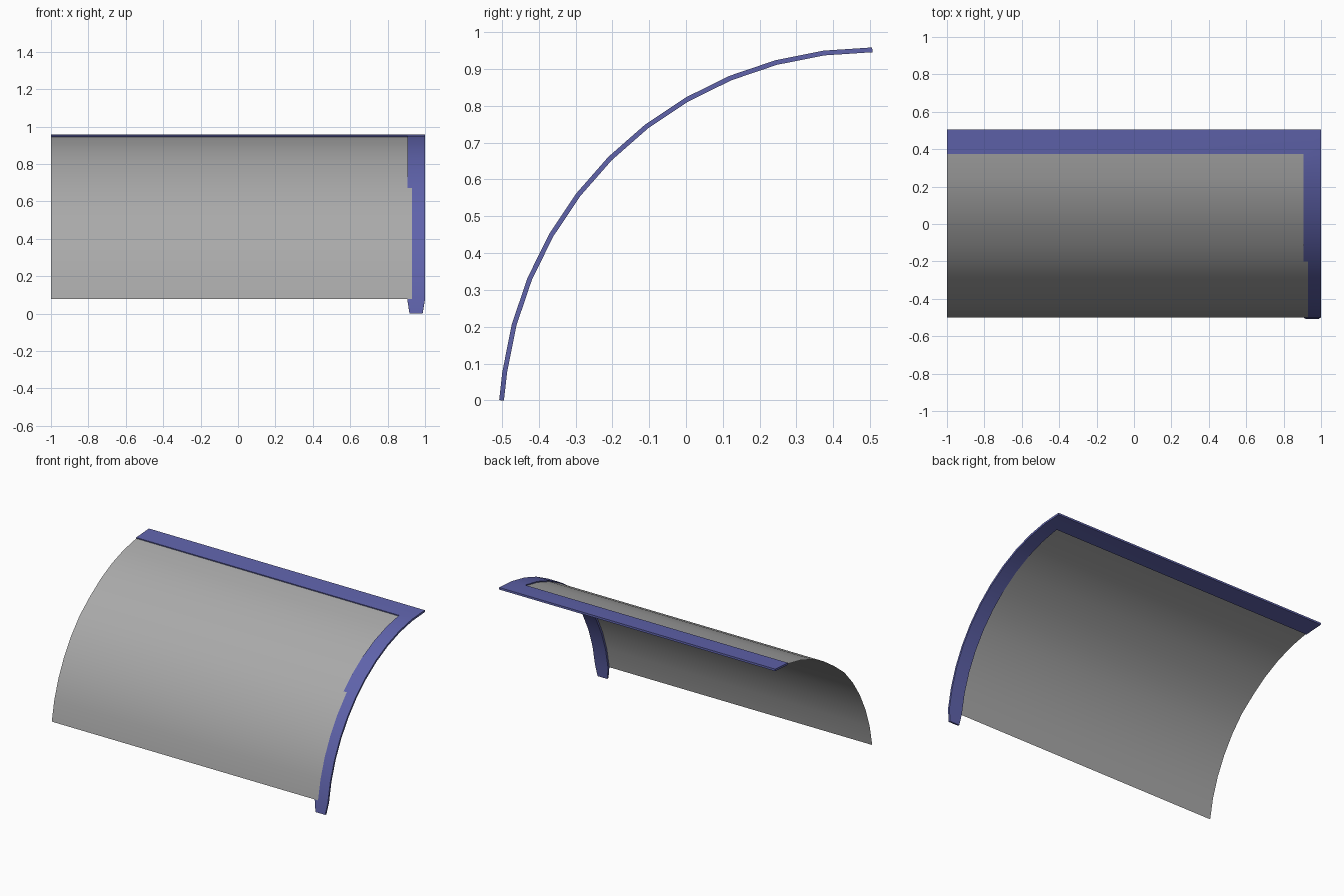
import bpy
import bmesh
from math import radians, sin, cos

cube = bpy.data.objects.get("Cube")
if cube:
    bpy.data.objects.remove(cube)

CENTRE_Y, CENTRE_Z = 0.506, -0.055   # axis of the curved panel
RADIUS, THICK = 1.007, 0.013         # middle of the frame, frame thickness
STEP = radians(7.5)
LAST = 12                            # arc steps up to the top edge


def material(name, colour):
    mat = bpy.data.materials.new(name)
    mat.use_nodes = True
    mat.diffuse_color = (*colour, 1)
    mat.node_tree.nodes["Principled BSDF"].inputs["Base Color"].default_value = (*colour, 1)
    return mat


def arc(k, r):
    """Point (y, z) on the arc, k steps up from the front."""
    return CENTRE_Y - r * cos(k * STEP), CENTRE_Z + r * sin(k * STEP)


def finish(name, bm, mat):
    mesh = bpy.data.meshes.new(name)
    bm.to_mesh(mesh)
    bm.free()
    mesh.materials.append(mat)
    obj = bpy.data.objects.new(name, mesh)
    bpy.context.collection.objects.link(obj)
    bpy.ops.object.select_all(action='DESELECT')
    obj.select_set(True)
    bpy.context.view_layer.objects.active = obj
    return obj


def row(bm, xs, y, z):
    return [bm.verts.new((x, y, z)) for x in xs]


def bridge(bm, lower, upper):
    for i in range(len(lower) - 1):
        bm.faces.new((lower[i], lower[i + 1], upper[i + 1], upper[i]))


blue = material("frame_blue", (0.115, 0.125, 0.41))
grey = material("panel_grey", (0.4, 0.4, 0.4))

# L-shaped frame: tapered foot, curved side post and top rail
bm = bmesh.new()
previous = row(bm, (0.917, 0.987), -0.501, 0)
for k in range(1, LAST + 1):
    current = row(bm, (0.905, 1), *arc(k, RADIUS))
    bridge(bm, previous, current)
    if k == LAST:
        rail = [row(bm, (-1,), p.co.y, p.co.z)[0] for p in (previous[0], current[0])]
        bm.faces.new((rail[0], previous[0], current[0], rail[1]))
    previous = current
frame = finish("frame", bm, blue)
solid = frame.modifiers.new("thickness", 'SOLIDIFY')
solid.thickness = THICK
solid.offset = 0
solid.use_even_offset = True
bpy.ops.object.modifier_apply(modifier=solid.name)
bpy.ops.object.shade_smooth_by_angle(angle=radians(30))

# Thin curved panel: flush over the post low down, tucked into it higher up
bm = bmesh.new()
previous = None
for k in range(1, LAST):
    r = RADIUS + (THICK / 2 + 0.0008 if k <= 6 else 0)
    current = row(bm, (-1, 0.93), *arc(k, r))
    if previous:
        bridge(bm, previous, current)
    previous = current
finish("curved_panel", bm, grey)
bpy.ops.object.shade_smooth_by_angle(angle=radians(30))
